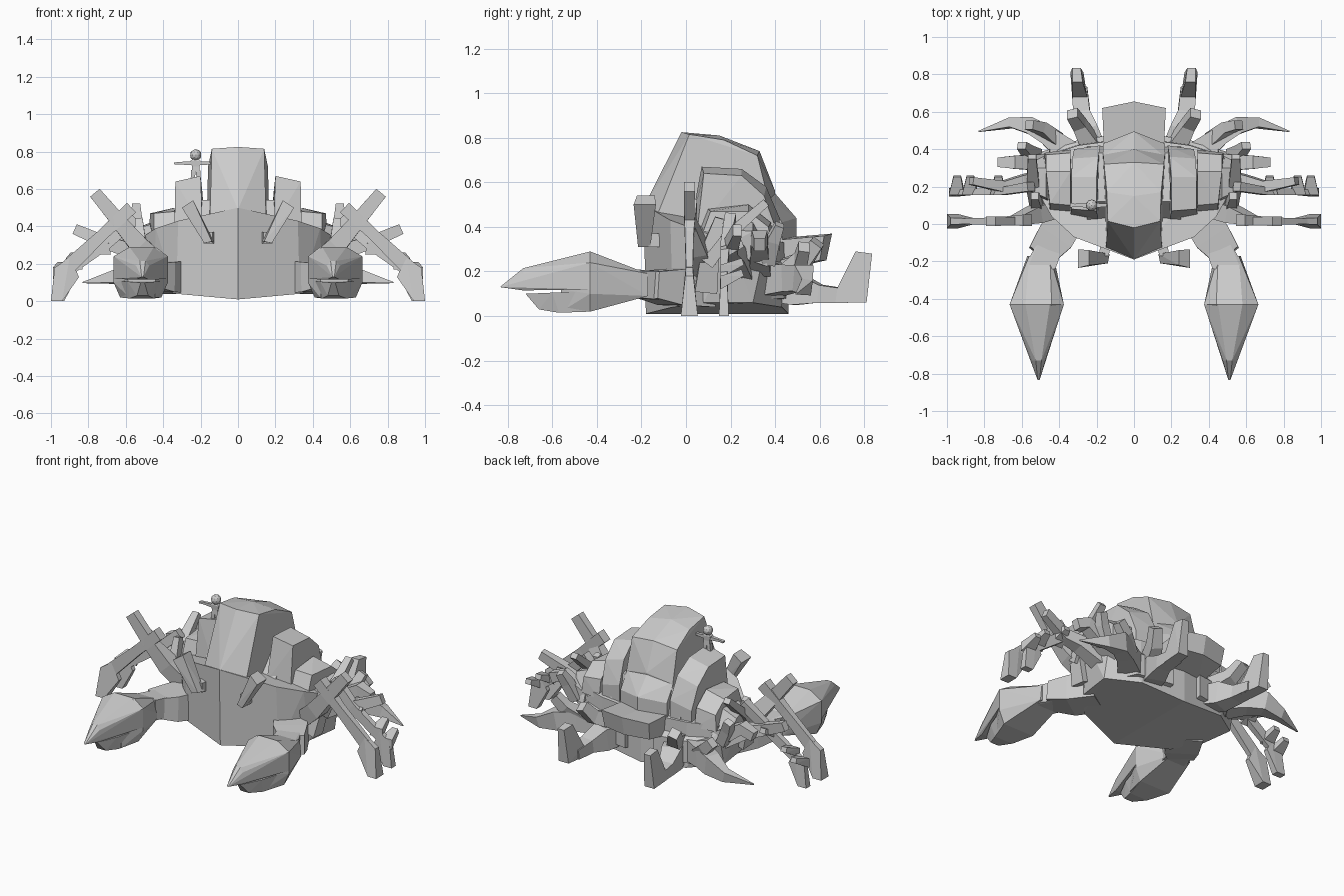
import bpy, bmesh
from mathutils import Vector as V

stone = bpy.data.materials.new("stone grey")
stone.diffuse_color = (0.6, 0.6, 0.6, 1)


def finish(bm, name, mirror):
    bmesh.ops.recalc_face_normals(bm, faces=bm.faces)
    me = bpy.data.meshes.new(name)
    bm.to_mesh(me)
    bm.free()
    me.materials.append(stone)
    ob = bpy.data.objects.new(name, me)
    bpy.context.collection.objects.link(ob)
    if mirror:
        ob.modifiers.new("mirror", 'MIRROR').use_mirror_merge = False
    return ob


def chunk(name, pts, mirror=True, both=False):
    """Convex faceted block; both=True adds the points reflected in x."""
    bm = bmesh.new()
    if both:
        pts = pts + [(-x, y, z) for x, y, z in pts if x]
    for p in pts:
        bm.verts.new(p)
    r = bmesh.ops.convex_hull(bm, input=bm.verts)
    bmesh.ops.delete(bm, geom=[v for v in r["geom_interior"] if isinstance(v, bmesh.types.BMVert)], context='VERTS')
    bmesh.ops.dissolve_limit(bm, angle_limit=0.06, verts=bm.verts, edges=bm.edges)
    return finish(bm, name, mirror and not both)


def limb(name, path, side=(0, 1, 0), mirror=True):
    """Square-section tube; path entries are (x, y, z, half width, half depth)."""
    bm = bmesh.new()
    ps = [V(p[:3]) for p in path]
    rings = []
    for i, p in enumerate(path):
        t = (ps[min(i + 1, len(ps) - 1)] - ps[max(i - 1, 0)]).normalized()
        s = V(side)
        s = (s - t * s.dot(t)).normalized()
        u = t.cross(s)
        rings.append([bm.verts.new(ps[i] + s * p[3] * a + u * p[4] * b)
                      for a, b in ((-1, -1), (1, -1), (1, 1), (-1, 1))])
    for a, b in zip(rings, rings[1:]):
        for k in range(4):
            bm.faces.new((a[k], a[(k + 1) % 4], b[(k + 1) % 4], b[k]))
    bm.faces.new(rings[0])
    bm.faces.new(rings[-1])
    return finish(bm, name, mirror)


def rows(*sections):
    """Points in pairs from (x0, x1, y, z)."""
    return [p for a, b, y, z in sections for p in ((a, y, z), (b, y, z))]


# Body hull with a shallow keel
chunk("body", [(0, -.18, .01), (.33, -.06, .04), (.45, .08, .06), (.48, .3, .06), (.3, .43, .04), (0, .46, .01),
               (0, -.19, .5), (.32, -.07, .43), (.44, .04, .39), (.53, .2, .33), (.48, .36, .33),
               (.3, .42, .33), (0, .46, .33)], both=True)

# Central tall shell ridge
chunk("central_shell", [(0, -.19, .49), (.15, -.13, .45), (0, -.02, .825), (.14, .015, .815),
                        (0, .15, .81), (.145, .17, .79), (0, .33, .74), (.16, .32, .72),
                        (0, .4, .56), (.165, .37, .52), (.15, -.1, .3), (.165, .37, .3)], both=True)
chunk("rear_shell", [(.165, .36, .53), (0, .4, .55), (.165, .43, .42), (0, .495, .44),
                     (.165, .43, .28), (0, .495, .3), (.165, .25, .3)], both=True)

# Stepped shells on each side
chunk("side_shell", [(.19, .02, .40), (.34, .05, .38), (.2, .07, .67), (.335, .08, .64), (.2, .25, .66),
                     (.335, .25, .63), (.19, .36, .58), (.33, .35, .54), (.18, .42, .44), (.32, .4, .40),
                     (.18, .42, .3), (.32, .4, .3)])
chunk("inner_shell", rows((.12, .25, .02, .42), (.12, .25, .12, .54), (.12, .25, .38, .5), (.12, .25, .42, .3)))
chunk("outer_shell", [(.32, .05, .36), (.45, .07, .36), (.34, .1, .48), (.45, .11, .47), (.34, .28, .5),
                      (.47, .28, .47), (.34, .38, .42), (.47, .37, .40), (.34, .4, .3), (.48, .38, .3)])
chunk("rim_shell", [(.44, .1, .3), (.54, .15, .3), (.47, .14, .41), (.54, .17, .39),
                    (.47, .3, .42), (.57, .3, .38), (.45, .4, .25), (.55, .37, .22)])

# Overhanging tail plate
chunk("tail", [(.16, .4, .34), (0, .42, .35), (.17, .62, .36), (0, .655, .37),
               (.16, .6, .25), (0, .63, .25), (.15, .4, .2)], both=True)

# Lower rear skirt
chunk("rear_skirt", [(.1, .4, .06), (.42, .3, .07), (.1, .48, .08), (.34, .44, .08),
                     (.1, .48, .22), (.34, .44, .22), (.46, .36, .26), (.1, .4, .3)])

# Claw arms and pincers
limb("claw_arm", [(.33, .08, .13, .10, .09), (.42, -.07, .13, .10, .08), (.5, -.17, .14, .075, .06)],
     side=(1, .7, 0))
chunk("claw_wrist", rows((.36, .5, -.07, .07), (.36, .5, -.07, .2), (.43, .56, -.18, .08), (.43, .56, -.18, .2),
                         (.42, .57, -.24, .08), (.42, .57, -.24, .21)))
chunk("pincer_palm", rows((.43, .57, -.17, .09), (.45, .56, -.17, .19), (.375, .665, -.43, .1),
                          (.375, .665, -.43, .24), (.44, .58, -.43, .29), (.41, .63, -.43, .02),
                          (.44, .59, -.56, .12), (.44, .58, -.56, .02)))
chunk("pincer_upper", rows((.375, .665, -.43, .12), (.375, .665, -.43, .24), (.45, .58, -.43, .29),
                           (.475, .545, -.73, .115), (.475, .545, -.73, .19), (.495, .525, -.73, .215),
                           (.505, .515, -.835, .13)))
chunk("pincer_lower", rows((.39, .65, -.43, .11), (.41, .63, -.43, .02), (.45, .58, -.57, .015),
                           (.44, .59, -.6, .105), (.48, .54, -.66, .03), (.5, .52, -.72, .1)))

# Eye stalks at the front
limb("eye_stalk", [(.15, -.08, .34, .03, .03), (.16, -.17, .34, .025, .03)], side=(1, 0, 0))
chunk("eye_block", [(.13, -.16, .32), (.18, -.16, .31), (.14, -.21, .32), (.18, -.215, .31),
                    (.24, -.14, .54), (.3, -.135, .5), (.24, -.22, .54), (.3, -.235, .5)])

# Front walking legs with crossed spur and splayed foot
limb("front_leg_thigh", [(.44, .08, .22, .05, .05), (.53, .05, .3, .045, .05), (.64, .015, .43, .022, .04),
                         (.765, .015, .58, .025, .033)])
limb("front_leg_shin", [(.57, .02, .5, .03, .035), (.72, .015, .36, .02, .03), (.9, .015, .19, .015, .04)])
chunk("front_leg_foot", [(x, .015 + s * w, z) for s in (-1, 1) for x, z, w in
                         ((.9, .235, .015), (.98, .18, .018), (1, 0, .038), (.94, 0, .038), (.85, .13, .015))])

# Second walking legs
limb("second_leg_thigh", [(.45, .25, .2, .05, .05), (.6, .22, .28, .04, .04), (.7, .2, .31, .03, .035),
                          (.87, .23, .385, .02, .028)])
limb("second_leg_shin", [(.55, .2, .44, .025, .03), (.7, .175, .31, .02, .03), (.9, .17, .17, .015, .03)])
chunk("second_leg_foot", [(x, .17 + s * w, z) for s in (-1, 1) for x, z, w in
                          ((.9, .21, .015), (.97, .16, .015), (.99, 0, .022), (.93, 0, .022), (.86, .13, .015))])
# Tapering spurs along the second legs
for i, (x, z) in enumerate(((.74, .28), (.89, .2), (.96, .15))):
    chunk("leg_spur_%d" % i, rows((x - .06, x + .03, .155, z - .03), (x - .05, x + .03, .155, z + .03),
                                  (x - .035, x + .005, .26, z + .03), (x - .035, x + .005, .25, z + .06)))

# Third legs, folded against the flank
limb("third_leg", [(.42, .33, .22, .05, .05), (.56, .33, .3, .04, .04), (.64, .33, .35, .035, .035),
                   (.72, .33, .32, .025, .03)])
limb("third_leg_hook", [(.52, .37, .24, .03, .03), (.57, .39, .34, .03, .03), (.6, .42, .41, .02, .025)])

# Pointed spines on the flanks
limb("flank_spine", [(.51, .1, .24, .045, .03), (.54, .2, .37, .035, .025), (.545, .36, .51, .022, .018)],
     side=(1, 0, 0))
limb("flank_blade", [(.46, .09, .12, .05, .05), (.52, .11, .3, .04, .03), (.53, .15, .44, .02, .02)])

# Fourth legs ending in long sweeping points
limb("fourth_leg", [(.35, .38, .16, .07, .07), (.46, .47, .17, .05, .06), (.55, .525, .17, .045, .06),
                    (.66, .54, .13, .025, .035), (.83, .495, .1, .003, .003)], side=(-.5, 1, 0))
limb("fourth_leg_prong", [(.42, .45, .18, .04, .04), (.5, .515, .25, .03, .035), (.56, .53, .31, .025, .03)])

# Rear paddles bent upward
limb("paddle_arm", [(.2, .38, .13, .06, .06), (.25, .5, .12, .06, .07), (.28, .6, .1, .045, .04),
                    (.29, .73, .09, .04, .03)], side=(1, -.4, 0))
chunk("paddle_tip", rows((.25, .33, .67, .06), (.27, .34, .81, .06), (.25, .33, .68, .13),
                         (.275, .33, .76, .29), (.285, .33, .835, .28)))
limb("rear_prong", [(.23, .42, .2, .05, .05), (.29, .53, .25, .035, .04), (.33, .59, .33, .03, .03)],
     side=(1, 0, 0))

# Small standing figure on one side shell
fx, fy = -.226, .1
for s in (-1, 1):
    limb("figure_leg", [(fx + s * .017, fy, .64, .013, .011), (fx + s * .012, fy, .7, .013, .012)], mirror=False)
    limb("figure_arm", [(fx + s * .02, fy, .738, .012, .01), (fx + s * .09, fy, .738, .008, .007),
                        (fx + s * .115, fy, .736, .012, .005)], mirror=False)
limb("figure_torso", [(fx, fy, .69, .016, .022), (fx, fy, .72, .014, .02), (fx, fy, .75, .016, .028),
                      (fx, fy, .765, .01, .012)], mirror=False)
bm = bmesh.new()
bmesh.ops.create_icosphere(bm, subdivisions=2, radius=.031)
bmesh.ops.translate(bm, verts=bm.verts, vec=(fx, fy, .782))
finish(bm, "figure_head", False)
